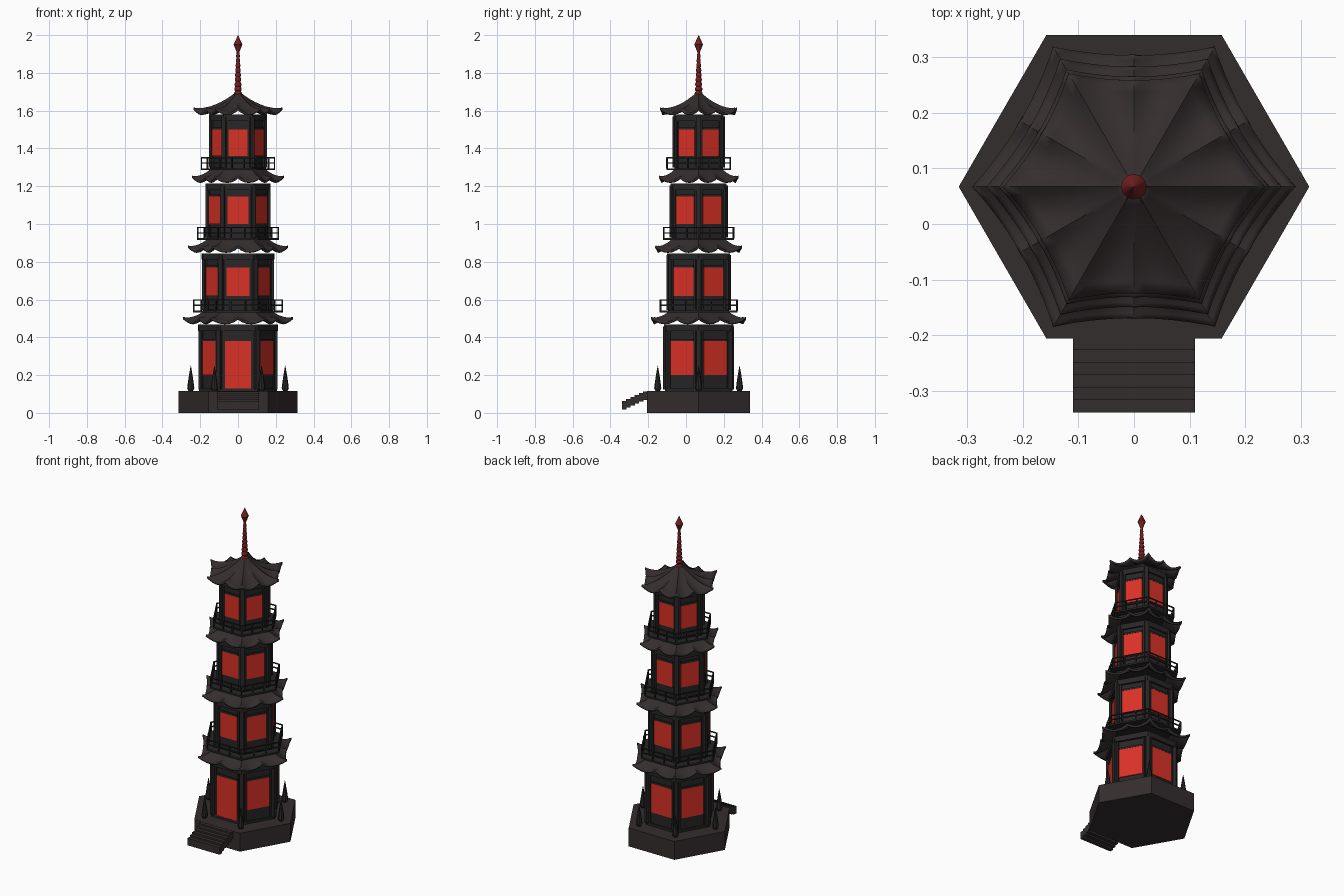
import bpy, bmesh, math
from mathutils import Matrix, Vector

cube = bpy.data.objects.get("Cube")
if cube:
    bpy.data.objects.remove(cube, do_unlink=True)

CY = 0.067                      # tower axis, behind the stairs
AXIS = Vector((0, CY, 0))
APO = math.cos(math.pi / 6)     # hexagon apothem / radius


def material(name, rgb):
    m = bpy.data.materials.new(name)
    m.use_nodes = True
    m.diffuse_color = (*rgb, 1)
    m.node_tree.nodes["Principled BSDF"].inputs["Base Color"].default_value = (*rgb, 1)
    return m


STONE = material("dark brown stone", (0.034, 0.026, 0.027))
WOOD = material("charcoal wood", (0.021, 0.019, 0.019))
GLOW = material("red window", (0.70, 0.031, 0.019))
SPIRE = material("deep red metal", (0.17, 0.014, 0.015))


def finish(name, bm, mat, smooth=False):
    bmesh.ops.recalc_face_normals(bm, faces=bm.faces)
    mesh = bpy.data.meshes.new(name)
    bm.to_mesh(mesh)
    bm.free()
    mesh.materials.append(mat)
    ob = bpy.data.objects.new(name, mesh)
    bpy.context.collection.objects.link(ob)
    if smooth:
        bpy.ops.object.select_all(action='DESELECT')
        ob.select_set(True)
        bpy.context.view_layer.objects.active = ob
        bpy.ops.object.shade_smooth_by_angle(angle=math.radians(30))
    return ob


def polar(r, deg, z):
    a = math.radians(deg)
    return AXIS + Vector((r * math.cos(a), r * math.sin(a), z))


def add_box(bm, centre, size, deg=0):
    m = (Matrix.Translation(centre) @ Matrix.Rotation(math.radians(deg), 4, 'Z')
         @ Matrix.Diagonal((*size, 1)))
    bmesh.ops.create_cube(bm, size=1, matrix=m)


def add_lathe(bm, profile, sides, centre=AXIS):
    """Stack of polygon rings (radius, height) with capped ends."""
    rings = []
    for r, z in profile:
        rings.append([bm.verts.new(centre + Vector((
            r * math.cos(math.tau * k / sides), r * math.sin(math.tau * k / sides), z)))
            for k in range(sides)])
    for a, b in zip(rings, rings[1:]):
        for k in range(sides):
            n = (k + 1) % sides
            bm.faces.new((a[k], a[n], b[n], b[k]))
    bm.faces.new(rings[0][::-1])
    bm.faces.new(rings[-1])


def prism(bm, r, z0, z1):
    add_lathe(bm, [(r, z0), (r, z1)], 6)


def roof(name, outer, inner, low, top, power):
    """Hexagonal roof with concave slope, in-curved eaves and lifted corners."""
    bm = bmesh.new()
    per_side, steps = 12, 8
    rings = []
    for s in range(steps + 1):
        f = 1 - s / steps
        r = inner + (outer - inner) * f
        ring = []
        for k in range(6):
            a, b = polar(r, 60 * k, 0), polar(r, 60 * k + 60, 0)
            for j in range(per_side):
                u = j / per_side
                t = abs(2 * u - 1)          # 0 mid edge, 1 corner
                p = AXIS + (a.lerp(b, u) - AXIS) * (1 - 0.06 * f * (1 - t * t))
                p.z = low + (top - low) * (1 - f) ** power + 0.028 * f * f * (2 * t - 1) ** 2
                ring.append(bm.verts.new(p))
        rings.append(ring)
    n = 6 * per_side
    for a, b in zip(rings, rings[1:]):
        for i in range(n):
            bm.faces.new((a[i], a[(i + 1) % n], b[(i + 1) % n], b[i]))
    ob = finish(name, bm, STONE, smooth=True)
    mod = ob.modifiers.new("thickness", 'SOLIDIFY')
    mod.thickness = 0.012
    mod.offset = -1


def storey(n, r, z0, z1, win_half, w0, w1, door=False):
    """Walls, corner posts, beams and red panels of one floor."""
    wall = r * 0.93
    bm = bmesh.new()
    prism(bm, wall, z0, z1 - 0.01)
    finish(f"storey_{n}_walls", bm, WOOD)

    bm = bmesh.new()
    prism(bm, r, z1 - 0.034, z1)            # top beam
    prism(bm, r * 0.97, z0, z0 + 0.015)     # sill
    for k in range(6):
        add_box(bm, polar(wall, 60 * k, (z0 + z1) / 2), (0.024, 0.024, z1 - z0 - 0.02), 60 * k)
        # window jambs and lintel
        deg = 60 * k + 30
        side = Vector((-math.sin(math.radians(deg)), math.cos(math.radians(deg)), 0))
        for s in (-1, 1):
            add_box(bm, polar(wall * APO, deg, (z0 + z1) / 2) + side * s * (win_half + 0.008),
                    (0.014, 0.010, z1 - z0 - 0.02), deg)
        add_box(bm, polar(wall * APO, deg, w1 + 0.006), (0.014, 2 * win_half, 0.012), deg)
    finish(f"storey_{n}_frame", bm, WOOD)

    bm = bmesh.new()
    for k in range(6):
        deg = 60 * k + 30
        bottom = z0 + 0.005 if door and deg == 270 else w0
        add_box(bm, polar(wall * APO + 0.002, deg, (bottom + w1) / 2),
                (0.008, 2 * win_half, w1 - bottom), deg)
    finish(f"storey_{n}_windows", bm, GLOW)


def balcony(n, r, z):
    """Thin floor with an open railing."""
    bm = bmesh.new()
    prism(bm, r, z - 0.008, z + 0.002)
    rail = r - 0.004
    for k in range(6):
        a, b = polar(rail, 60 * k, 0), polar(rail, 60 * k + 60, 0)
        for j in range(3):
            p = a.lerp(b, j / 3)
            p.z = z + 0.03
            add_box(bm, p, (0.007, 0.007, 0.06), 60 * k)
        for h in (0.030, 0.058):
            add_box(bm, polar(rail * APO, 60 * k + 30, z + h), (0.006, rail, 0.006), 60 * k + 30)
    finish(f"balcony_{n}", bm, WOOD)


# Stone base and front stairs
bm = bmesh.new()
prism(bm, 0.315, 0, 0.115)
finish("base", bm, STONE)

bm = bmesh.new()
for i in range(6):
    add_box(bm, Vector((0, -0.215 - 0.0225 * i, 0.0915 - 0.01 * i)), (0.22, 0.0235, 0.045))
finish("stairs", bm, STONE)

# Pointed ornaments on the base corners
bm = bmesh.new()
for k in range(6):
    add_lathe(bm, [(0.012, 0.115), (0.019, 0.13), (0.016, 0.155), (0.011, 0.19),
                   (0.006, 0.22), (0.0005, 0.25)], 8, polar(0.25, 60 * k, 0))
finish("corner_ornaments", bm, WOOD)

# Four storeys: body radius, bottom, top, window half width, window bottom, window top
floors = [(0.213, 0.115, 0.467, 0.070, 0.20, 0.38),
          (0.192, 0.535, 0.845, 0.060, 0.62, 0.77),
          (0.171, 0.918, 1.215, 0.056, 1.00, 1.145),
          (0.153, 1.288, 1.580, 0.050, 1.36, 1.50)]
eaves = [0.290, 0.265, 0.243]
rails = [0.238, 0.217, 0.197]
for i, floor in enumerate(floors):
    storey(i + 1, *floor, door=(i == 0))
    if i < 3:
        upper = floors[i + 1]
        roof(f"roof_{i + 1}", eaves[i], upper[0] * 0.95, floor[2] + 0.013, upper[1] + 0.002, 1.3)
        balcony(i + 2, rails[i], upper[1] + 0.005)
roof("top_roof", 0.235, 0.008, 1.588, 1.70, 1.6)

# Ringed spire with a pointed finial
profile = []
bands = 9
for i in range(bands):
    r = 0.021 - 0.013 * i / bands
    z = 1.685 + 0.225 * i / bands
    profile += [(r, z), (r, z + 0.008), (r * 0.72, z + 0.018)]
profile += [(0.007, 1.91), (0.023, 1.95), (0.0005, 2.0)]
bm = bmesh.new()
add_lathe(bm, profile, 12)
finish("spire", bm, SPIRE, smooth=True)
